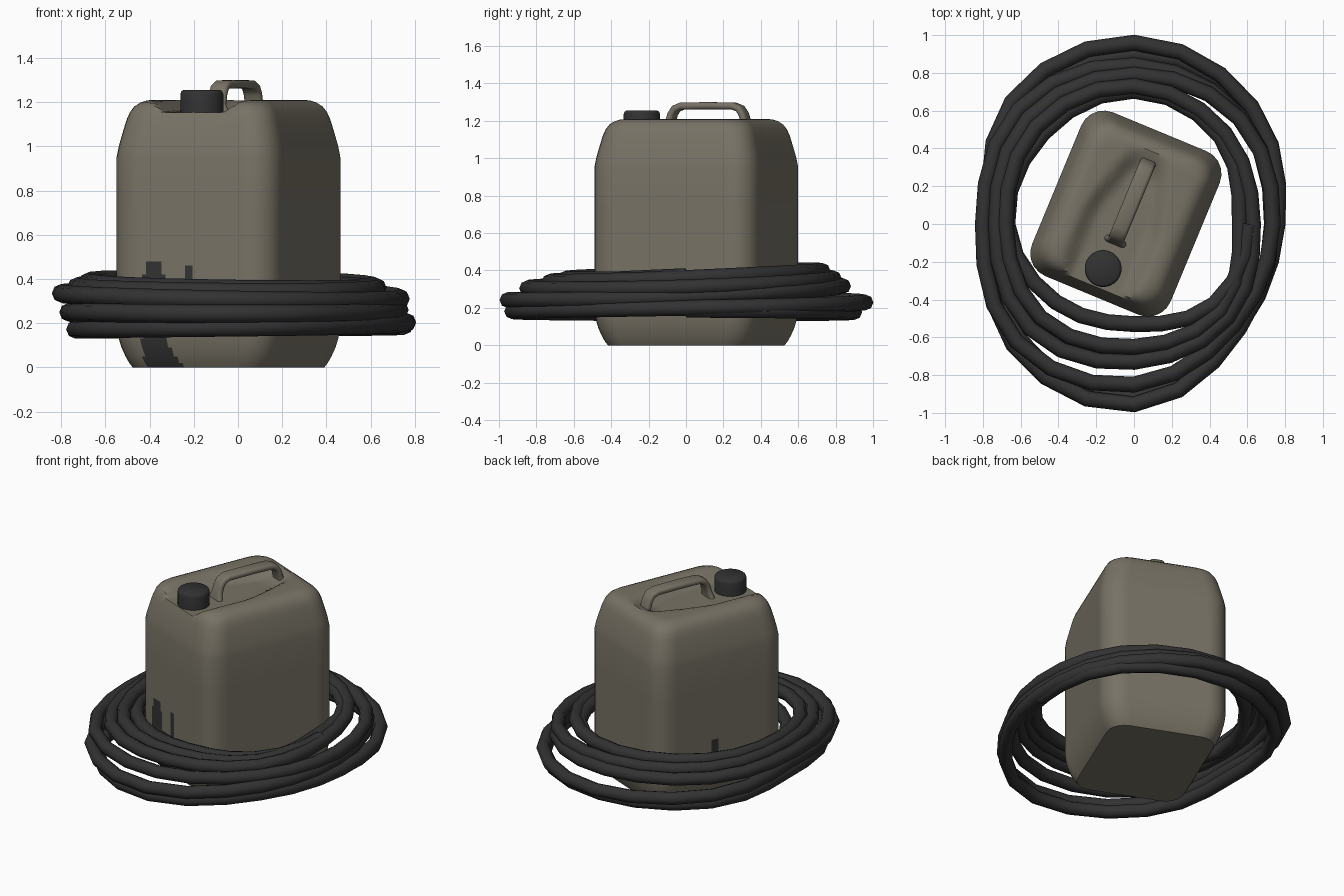
import bpy, bmesh, math
from mathutils import Vector, Matrix

if "Cube" in bpy.data.objects:
    bpy.data.objects.remove(bpy.data.objects["Cube"])

def material(name, rgb):
    m = bpy.data.materials.new(name)
    m.diffuse_color = (*rgb, 1)
    m.use_nodes = True
    m.node_tree.nodes["Principled BSDF"].inputs["Base Color"].default_value = m.diffuse_color
    return m

olive = material("olive grey plastic", (0.185, 0.168, 0.13))
black = material("black rubber", (0.032, 0.032, 0.033))

# the canister is turned and slightly off centre
PLACE = Matrix.Translation((-0.043, 0.055, 0)) @ Matrix.Rotation(math.radians(-22.5), 4, 'Z')

def finish(bm, name, mats, angle=40, place=PLACE):
    bmesh.ops.recalc_face_normals(bm, faces=bm.faces)
    me = bpy.data.meshes.new(name)
    bm.to_mesh(me)
    bm.free()
    ob = bpy.data.objects.new(name, me)
    bpy.context.collection.objects.link(ob)
    for m in mats:
        me.materials.append(m)
    ob.matrix_world = place
    bpy.ops.object.select_all(action='DESELECT')
    ob.select_set(True)
    bpy.context.view_layer.objects.active = ob
    bpy.ops.object.shade_smooth_by_angle(angle=math.radians(angle))
    return ob

def loft(bm, rings):
    loops = [[bm.verts.new(p) for p in r] for r in rings]
    n = len(loops[0])
    for a, b in zip(loops, loops[1:]):
        for i in range(n):
            j = (i + 1) % n
            bm.faces.new((a[i], a[j], b[j], b[i]))
    bm.faces.new(loops[0])
    bm.faces.new(loops[-1])

def rounded_rect(hx, hy, r, seg=5, sub=28):
    arcs = []
    for k, (sx, sy) in enumerate(((1, 1), (-1, 1), (-1, -1), (1, -1))):
        arcs.append([])
        for i in range(seg + 1):
            a = math.pi / 2 * (k + i / seg)
            arcs[-1].append(Vector((sx * (hx - r) + r * math.cos(a),
                                    sy * (hy - r) + r * math.sin(a))))
    pts = []
    for k in range(4):
        pts += arcs[k]
        a, b = arcs[k][-1], arcs[(k + 1) % 4][0]
        pts += [a.lerp(b, i / sub) for i in range(1, sub)]
    return pts

def smooth(a, b, x):
    t = min(1, max(0, (x - a) / (b - a)))
    return t * t * (3 - 2 * t)

# canister body: stacked rounded rectangles with a hollow pressed into the top
HX, HY, R = 0.397, 0.469, 0.13

def top_height(x, y):
    wide = 0.10 * smooth(0.36, -0.1, y) + 0.03
    drop = (1 - smooth(wide, wide + 0.11, abs(x))) * (1 - smooth(0.2, 0.38, y))
    return 1.21 - 0.057 * drop

levels = [(0, .06), (.02, .047), (.05, .033), (.09, .018), (.13, .008), (.17, .002)]
levels += [(.2 + .02 * i, 0) for i in range(15)]
levels += [(.72, 0), (.95, 0), (1.0, .008), (1.06, .022), (1.12, .037),
           (1.155, .05), (1.18, .066), (1.197, .088), (1.207, .112)]
rings = []
for z, d in levels:
    rings.append([(p.x, p.y, min(z, top_height(p.x, p.y)))
                  for p in rounded_rect(HX - d, HY - d, R - d * 0.3)])
for s in (1, .93, .86, .78, .7, .6, .5, .4, .3, .2, .1, .02):
    rings.append([(p.x, p.y, top_height(p.x, p.y))
                  for p in rounded_rect((HX - .135) * s, (HY - .135) * s, .09 * s)])
bm = bmesh.new()
loft(bm, rings)

# dark stains on the front and left sides
for f in bm.faces:
    x, y, z = f.calc_center_median()
    front = y < -0.35 and 0.004 < z and (
        (0.12 < z < 0.43 and -0.225 < x < -0.12)
        or (0.43 < z < 0.475 and -0.205 < x < -0.13)
        or (0.2 < z < 0.3 and -0.225 < x < 0.02)
        or (z < 0.12 and -0.235 < x < -0.12 + (0.12 - z) * 0.7)
        or (0.29 < z < 0.46 and abs(x) < 0.02))
    left = x < -0.35 and (((y - 0.055) / 0.028) ** 2 + ((z - 0.35) / 0.06) ** 2 < 1
                          or (0.2 < z < 0.27 and 0.1 < y < 0.135))
    if front or left:
        f.material_index = 1
finish(bm, "canister_body", [olive, black], 35)

# carrying handle: rounded section swept along an arch
path = [(-.158, 1.135, 1.5), (-.155, 1.165, 1.35), (-.148, 1.19, 1.0), (-.135, 1.235, 1),
        (-.115, 1.265, 1), (-.08, 1.279, 1), (.07, 1.281, 1), (.22, 1.279, 1),
        (.257, 1.265, 1), (.277, 1.235, 1), (.29, 1.19, 1), (.298, 1.14, 1)]
rings = []
for i, (y, z, w) in enumerate(path):
    a, b = path[max(0, i - 1)], path[min(len(path) - 1, i + 1)]
    t = Vector((b[0] - a[0], b[1] - a[1])).normalized()
    n = Vector((-t.y, t.x))
    rings.append([(p.x * w + .005, y + n.x * p.y, z + n.y * p.y)
                  for p in rounded_rect(0.043, 0.019, 0.017, 3, 1)])
bm = bmesh.new()
loft(bm, rings)
finish(bm, "handle", [olive], 60)

# screw cap: turned profile
bm = bmesh.new()
loft(bm, [[(r * math.cos(a * math.tau / 24), -0.315 + r * math.sin(a * math.tau / 24), z)
           for a in range(24)]
          for r, z in ((.098, 1.13), (.098, 1.235), (.094, 1.248), (.084, 1.255))])
finish(bm, "screw_cap", [black], 50)

# hose: distance from the centre at every eighth of a turn, starting on the right
reach = [.74, .87, .90, .86, .735, .86, .93, .78,
         .76, .88, .96, .915, .76, .905, .955, .785,
         .73, .80, .84, .86, .80, .88, .85, .75,
         .735, .79, .79, .79, .73, .78, .73, .70,
         .63, .68, .73, .73, .68, .70, .65, .65,
         .56, .65, .705, .68, .67, .585, .53, .60, .61]
# height at every half turn: right, left, right ...
rise = [.19, .17, .20, .25, .26, .335, .31, .365, .36, .385, .36, .34, .37]
# back runs a little higher than the front
TILT = [0, 0, .015, .02, .025, .02, .02]

def spline(v, q):
    i = min(int(q), len(v) - 2)
    t = q - i
    a, b, c, d = (v[min(max(i + k, 0), len(v) - 1)] for k in (-1, 0, 1, 2))
    return b + t * (c - a + t * (2 * a - 5 * b + 4 * c - d + t * (3 * (b - c) + d - a))) / 2

points = []
STEPS = 3
for s in range((len(reach) - 1) * STEPS + 1):
    q = s / STEPS
    a = q * math.pi / 4
    r = spline(reach, q)
    z = max(.172, spline(rise, q / 4) + spline(TILT, q / 8) * math.sin(a))
    points.append(Vector((r * math.cos(a), r * math.sin(a), z)))
rings = []
for i, p in enumerate(points):
    t = (points[min(i + 1, len(points) - 1)] - points[max(i - 1, 0)]).normalized()
    side = t.cross(Vector((0, 0, 1))).normalized()
    up = side.cross(t)
    rings.append([p + 0.042 * (side * math.cos(k * math.tau / 8) + up * math.sin(k * math.tau / 8))
                  for k in range(8)])
bm = bmesh.new()
loft(bm, rings)
finish(bm, "coiled_hose", [black], 60, Matrix.Identity(4))
